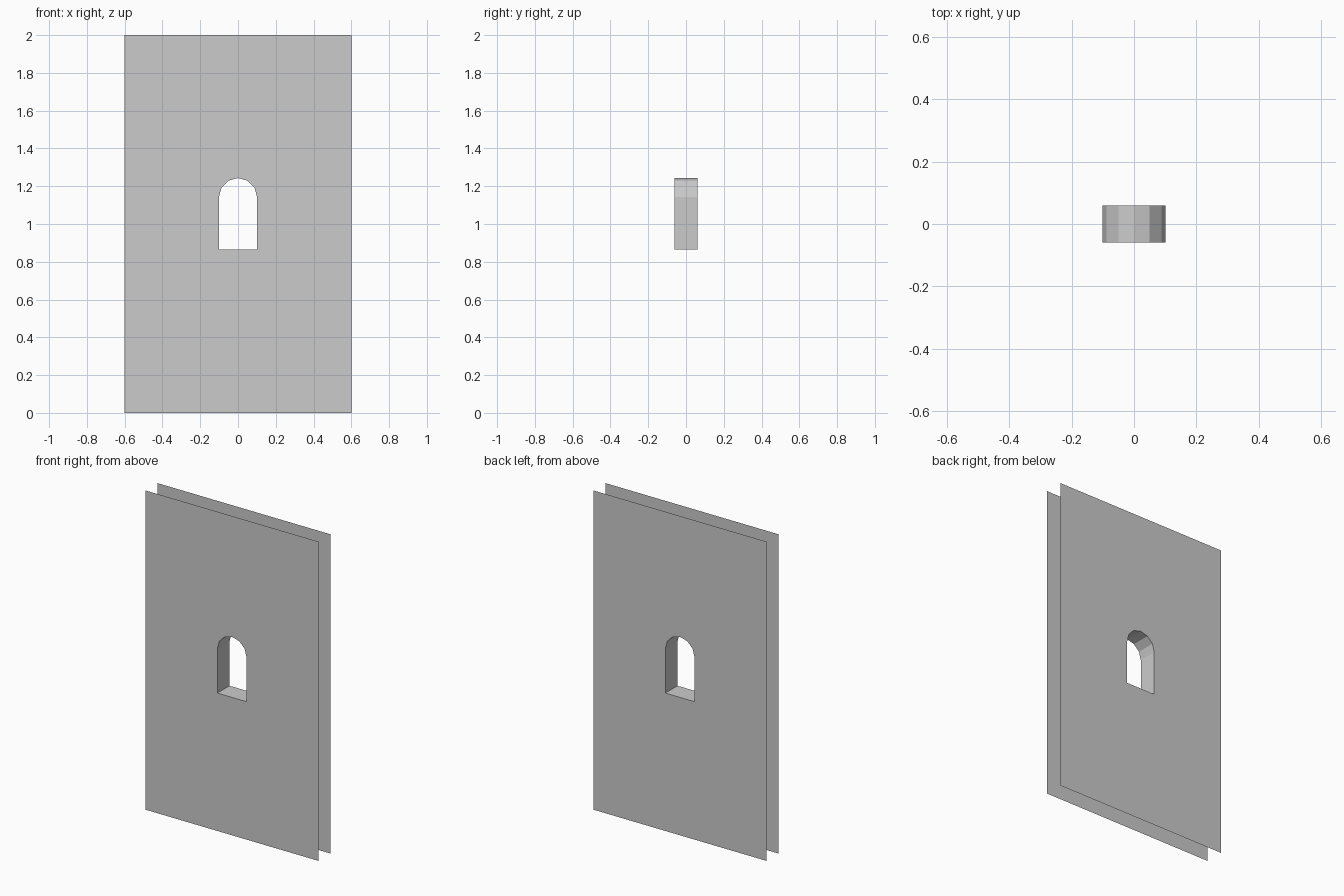
import bpy, bmesh, math

if "Cube" in bpy.data.objects:
    bpy.data.objects.remove(bpy.data.objects["Cube"])

HALF_W, HEIGHT, HALF_T = 0.6, 2.0, 0.06
R, SILL, SPRING, SEGS = 0.101, 0.864, 1.142, 6

# Profiles in the x-z plane, counter-clockwise seen from the front
outer = [(-HALF_W, 0), (HALF_W, 0), (HALF_W, HEIGHT), (-HALF_W, HEIGHT)]
arch = [(-R, SILL), (R, SILL)] + [
    (R * math.cos(math.pi * i / SEGS), SPRING + R * math.sin(math.pi * i / SEGS))
    for i in range(SEGS + 1)]

bm = bmesh.new()


def add_loop(points, y):
    verts = [bm.verts.new((x, y, z)) for x, z in points]
    edges = [bm.edges.new((v, verts[(i + 1) % len(verts)])) for i, v in enumerate(verts)]
    return verts, edges


def wall_skin(y):
    """Flat sheet with the arched opening, facing away from y = 0."""
    _, outer_edges = add_loop(outer, y)
    hole, hole_edges = add_loop(arch, y)
    fill = bmesh.ops.triangle_fill(bm, edges=outer_edges + hole_edges,
                                   use_beauty=True, normal=(0, math.copysign(1, y), 0))
    for f in fill["geom"]:
        if isinstance(f, bmesh.types.BMFace):
            f.normal_update()
            if f.normal.y * y < 0:
                f.normal_flip()
    return hole


# Front and back skins
front = wall_skin(-HALF_T)
back = wall_skin(HALF_T)

# Reveal lining the opening, facing into the hole
for i in range(len(front)):
    j = (i + 1) % len(front)
    bm.faces.new((front[i], front[j], back[j], back[i]))

mesh = bpy.data.meshes.new("window_wall")
bm.to_mesh(mesh)
bm.free()
wall = bpy.data.objects.new("window_wall", mesh)
bpy.context.collection.objects.link(wall)
